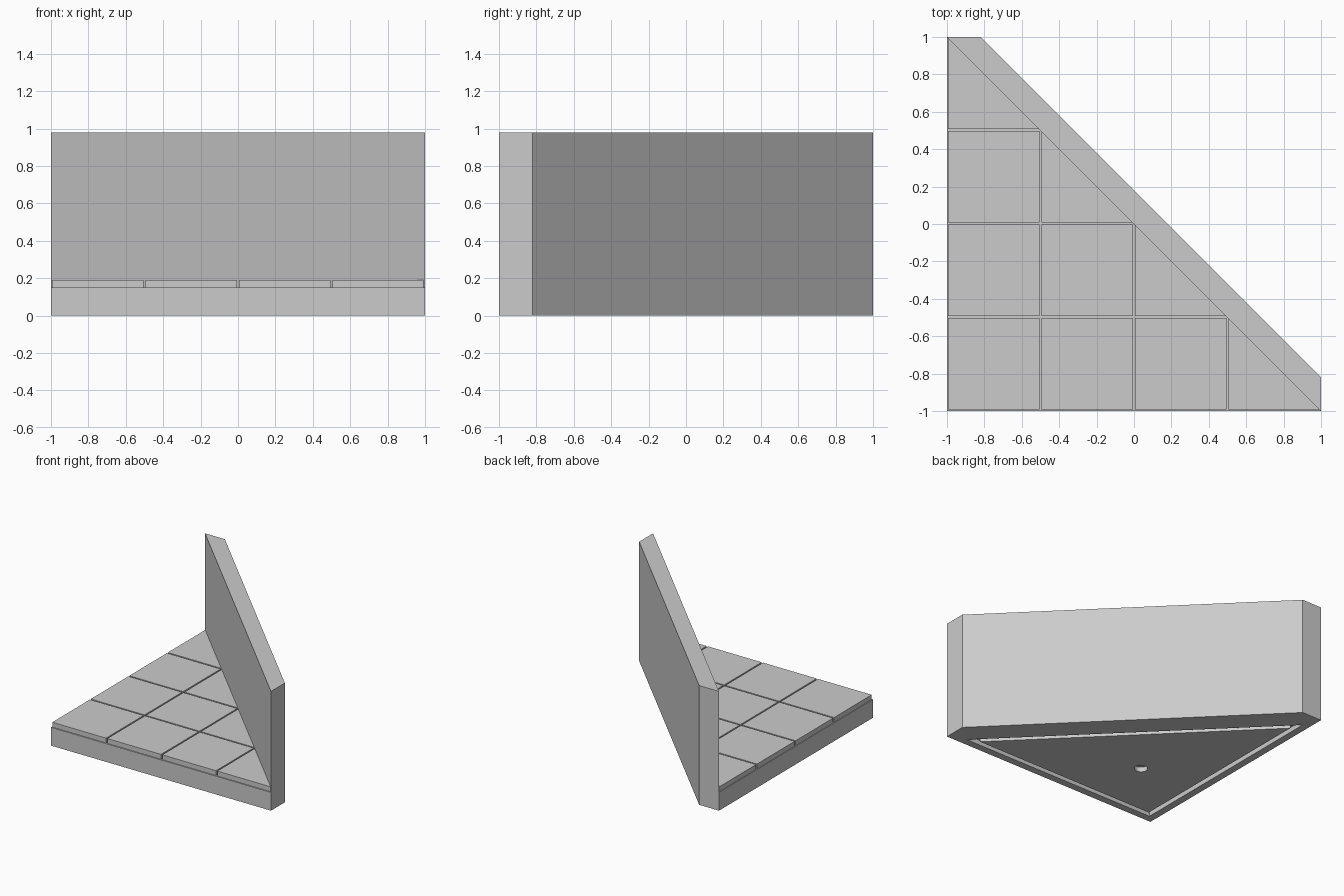
import bpy
import bmesh
from math import sqrt

cube = bpy.data.objects.get("Cube")
if cube:
    bpy.data.objects.remove(cube, do_unlink=True)

BASE_TOP, TILE_TOP, WALL_TOP = 0.15, 0.19, 0.98
WALL_OFFSET = 0.18     # wall depth measured along x or y
CELL, GAP = 0.5, 0.006
GROOVE_DEPTH = 0.04

stone = bpy.data.materials.new("grey stone")
stone.use_nodes = True
GREY = (0.6, 0.6, 0.6, 1)
stone.diffuse_color = GREY
stone.node_tree.nodes["Principled BSDF"].inputs["Base Color"].default_value = GREY


def finish(name, bm):
    bmesh.ops.recalc_face_normals(bm, faces=bm.faces)
    mesh = bpy.data.meshes.new(name)
    bm.to_mesh(mesh)
    bm.free()
    mesh.materials.append(stone)
    obj = bpy.data.objects.new(name, mesh)
    bpy.context.collection.objects.link(obj)
    return obj


def prism(name, outline, low, high):
    """Extrude a flat outline from one height to another."""
    bm = bmesh.new()
    face = bm.faces.new([bm.verts.new((x, y, low)) for x, y in outline])
    grown = bmesh.ops.extrude_face_region(bm, geom=[face])["geom"]
    top = [v for v in grown if isinstance(v, bmesh.types.BMVert)]
    bmesh.ops.translate(bm, verts=top, vec=(0, 0, high - low))
    return finish(name, bm)


def corner_triangle(inset):
    """Floor triangle, moved inwards equally on all three sides."""
    near = -1 + inset
    far = 1 - inset - sqrt(2) * inset
    return [(near, near), (far, near), (near, far)]


def cut(target, cutter):
    """Subtract the cutter, bake the result and drop the cutter."""
    cutter.hide_render = True
    mod = target.modifiers.new("cut", "BOOLEAN")
    mod.operation = "DIFFERENCE"
    mod.solver = "EXACT"
    mod.object = cutter
    graph = bpy.context.evaluated_depsgraph_get()
    baked = bpy.data.meshes.new_from_object(target.evaluated_get(graph))
    target.modifiers.clear()
    target.data = baked
    bpy.data.objects.remove(cutter, do_unlink=True)


# Floor base, with a shallow pocket underneath
base = prism("floor_base", corner_triangle(0), 0, BASE_TOP)
cut(base, prism("pocket_cutter", corner_triangle(0.06), -0.1, GROOVE_DEPTH))

# Underside plate fills the pocket, leaving a thin groove and a round hole
plate = prism("underside_plate", corner_triangle(0.1), 0, GROOVE_DEPTH)
bm = bmesh.new()
bmesh.ops.create_cone(bm, cap_ends=True, segments=24, radius1=0.05,
                      radius2=0.05, depth=0.4)
bmesh.ops.translate(bm, verts=bm.verts, vec=(-0.43, -0.43, 0))
cut(plate, finish("hole_cutter", bm))

# Paving tiles: squares, with triangles along the diagonal
for i in range(4):
    for j in range(4 - i):
        x0, y0 = -1 + CELL * i + GAP, -1 + CELL * j + GAP + 0.003
        if i + j == 3:
            outline = [(x0, y0), (-y0, y0), (x0, -x0)]
        else:
            x1, y1 = x0 + CELL - 2 * GAP, y0 + CELL - 2 * GAP
            outline = [(x0, y0), (x1, y0), (x1, y1), (x0, y1)]
        prism(f"floor_tile_{i}_{j}", outline, BASE_TOP, TILE_TOP)

# Diagonal wall along the long side
prism("diagonal_wall", [(-1, 1), (1, -1), (1, -1 + WALL_OFFSET),
                        (-1 + WALL_OFFSET, 1)], 0, WALL_TOP)
